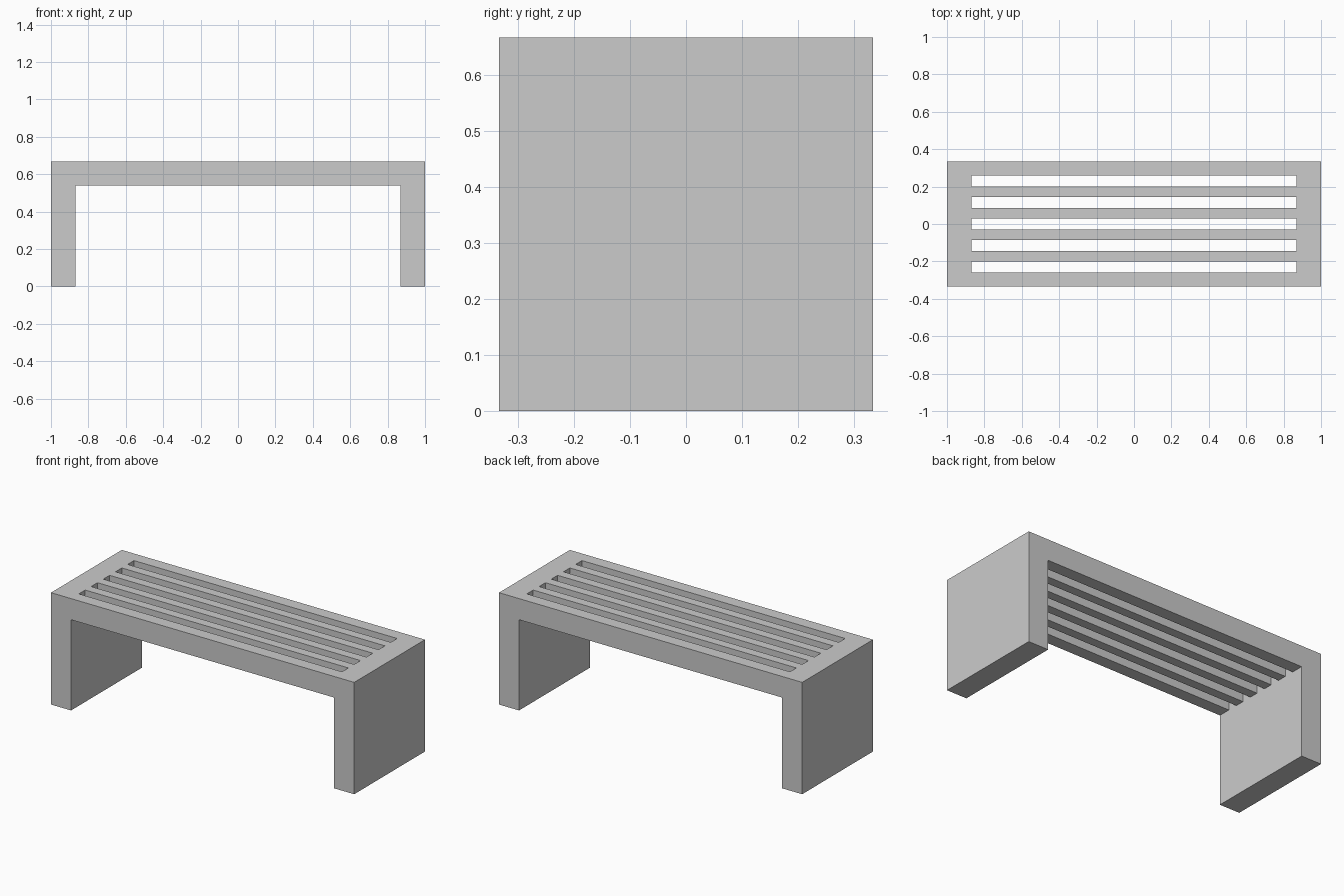
import bpy, bmesh
from mathutils import Vector

if "Cube" in bpy.data.objects:
    bpy.data.objects.remove(bpy.data.objects["Cube"])

HALF_X, HALF_Y, TOP, UNDER = 1.0, 0.3335, 0.667, 0.541
INNER_X = 0.868                      # inner face of the legs and slot ends
SLOTS, PITCH, SLOT_W = 5, 0.115, 0.06

# Grid lines: ends and span in x, alternating rails and slots in y
xs = [-HALF_X, -INNER_X, INNER_X, HALF_X]
ys = [-HALF_Y]
for i in range(SLOTS):
    c = (i - (SLOTS - 1) / 2) * PITCH
    ys += [c - SLOT_W / 2, c + SLOT_W / 2]
ys.append(HALF_Y)

bm = bmesh.new()
v = [[bm.verts.new((x, y, TOP)) for y in ys] for x in xs]

# Slatted top surface: leave the slot cells of the middle span open
for i in range(len(xs) - 1):
    for j in range(len(ys) - 1):
        if i == 1 and j % 2 == 1:
            continue
        bm.faces.new((v[i][j], v[i + 1][j], v[i + 1][j + 1], v[i][j + 1]))


def extrude_down(faces, distance, keep):
    res = bmesh.ops.extrude_face_region(bm, geom=faces, use_keep_orig=keep)["geom"]
    verts = [g for g in res if isinstance(g, bmesh.types.BMVert)]
    bmesh.ops.translate(bm, verts=verts, vec=Vector((0, 0, -distance)))
    return [g for g in res if isinstance(g, bmesh.types.BMFace)]


# Seat thickness, then the two slab legs
under = extrude_down(bm.faces[:], TOP - UNDER, True)
ends = [f for f in under if abs(f.calc_center_median().x) > INNER_X]
extrude_down(ends, UNDER, False)

# Merge coplanar cells into clean flat faces
bmesh.ops.recalc_face_normals(bm, faces=bm.faces[:])
bmesh.ops.dissolve_limit(bm, angle_limit=0.01, verts=bm.verts[:], edges=bm.edges[:])

mesh = bpy.data.meshes.new("slatted_bench")
bm.to_mesh(mesh)
bm.free()
bpy.context.collection.objects.link(bpy.data.objects.new("slatted_bench", mesh))
